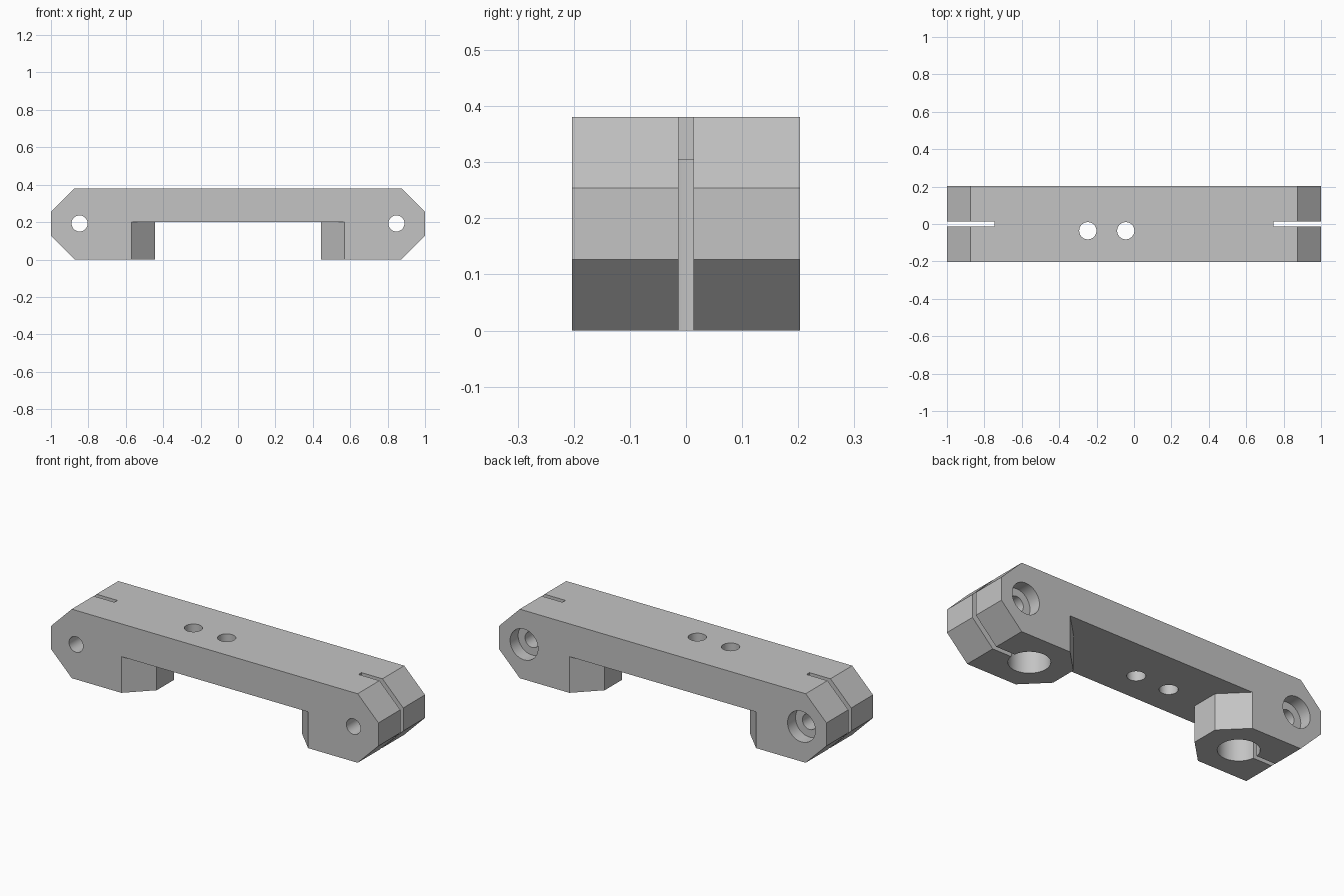
import bpy
import bmesh
import math
from mathutils import Matrix, Vector

if "Cube" in bpy.data.objects:
    bpy.data.objects.remove(bpy.data.objects["Cube"], do_unlink=True)

HALF_DEPTH, HEIGHT, CHAMFER = 0.203, 0.381, 0.127

grey = bpy.data.materials.new("plain grey")
grey.use_nodes = True
colour = (0.55, 0.55, 0.55, 1)
grey.diffuse_color = colour
grey.node_tree.nodes["Principled BSDF"].inputs["Base Color"].default_value = colour


def finish(name, bm):
    bmesh.ops.recalc_face_normals(bm, faces=bm.faces)
    mesh = bpy.data.meshes.new(name)
    bm.to_mesh(mesh)
    bm.free()
    mesh.materials.append(grey)
    obj = bpy.data.objects.new(name, mesh)
    bpy.context.collection.objects.link(obj)
    return obj


def prism(name, points, offset):
    """Extrude a closed outline of 3D points along offset."""
    bm = bmesh.new()
    face = bm.faces.new([bm.verts.new(p) for p in points])
    out = bmesh.ops.extrude_face_region(bm, geom=[face])
    moved = [v for v in out["geom"] if isinstance(v, bmesh.types.BMVert)]
    bmesh.ops.translate(bm, verts=moved, vec=offset)
    return finish(name, bm)


def cylinder(name, start, end, radius):
    start, end = Vector(start), Vector(end)
    axis = end - start
    turn = axis.to_track_quat("Z", "Y").to_matrix().to_4x4()
    bm = bmesh.new()
    bmesh.ops.create_cone(bm, cap_ends=True, segments=48, radius1=radius, radius2=radius,
                          depth=axis.length,
                          matrix=Matrix.Translation((start + end) / 2) @ turn)
    return finish(name, bm)


def box(name, low, high):
    x, y, z = low
    outline = [(x, y, z), (high[0], y, z), (high[0], high[1], z), (x, high[1], z)]
    return prism(name, outline, (0, 0, high[2] - z))


# Long bar with chamfered ends
right_half = [(1 - CHAMFER, 0), (1, CHAMFER), (1, HEIGHT - CHAMFER), (1 - CHAMFER, HEIGHT)]
profile = right_half + [(-x, z) for x, z in reversed(right_half)]
body = prism("clamp_bar", [(x, -HALF_DEPTH, z) for x, z in profile], (0, 2 * HALF_DEPTH, 0))

# Opening between the feet, flaring to chamfer their inner corners
side = [(0.67, -0.303), (0.443, -0.076), (0.443, 0.076), (0.67, 0.303)]
plan = side + [(-x, y) for x, y in reversed(side)]
cutters = [prism("foot_opening", [(x, y, -0.1) for x, y in plan], (0, 0, 0.3))]

# Clamp bore, slit and counterbored cross bolt hole at each end
for s in (-1, 1):
    bolt = 0.847 * s
    cutters += [
        cylinder("bore", (0.655 * s, 0, -0.1), (0.655 * s, 0, 0.305), 0.103),
        box("slit", (min(0.745 * s, 1.1 * s), -0.013, -0.1),
            (max(0.745 * s, 1.1 * s), 0.013, 0.5)),
        cylinder("bolt_hole", (bolt, -0.3, 0.193), (bolt, 0.3, 0.193), 0.043),
        cylinder("counterbore", (bolt, HALF_DEPTH - 0.07, 0.193), (bolt, 0.3, 0.193), 0.085),
    ]

# Pair of mounting holes through the bar
for x in (-0.247, -0.044):
    cutters.append(cylinder("mounting_hole", (x, -0.036, 0.1), (x, -0.036, 0.5), 0.046))

# Apply the cuts and remove the helpers
bpy.ops.object.select_all(action="DESELECT")
body.select_set(True)
bpy.context.view_layer.objects.active = body
for cutter in cutters:
    cutter.hide_render = True
    cut = body.modifiers.new("cut", "BOOLEAN")
    cut.operation = "DIFFERENCE"
    cut.solver = "EXACT"
    cut.object = cutter
    bpy.ops.object.modifier_apply(modifier=cut.name)
    bpy.data.objects.remove(cutter, do_unlink=True)

bpy.ops.object.shade_smooth_by_angle(angle=math.radians(30))
